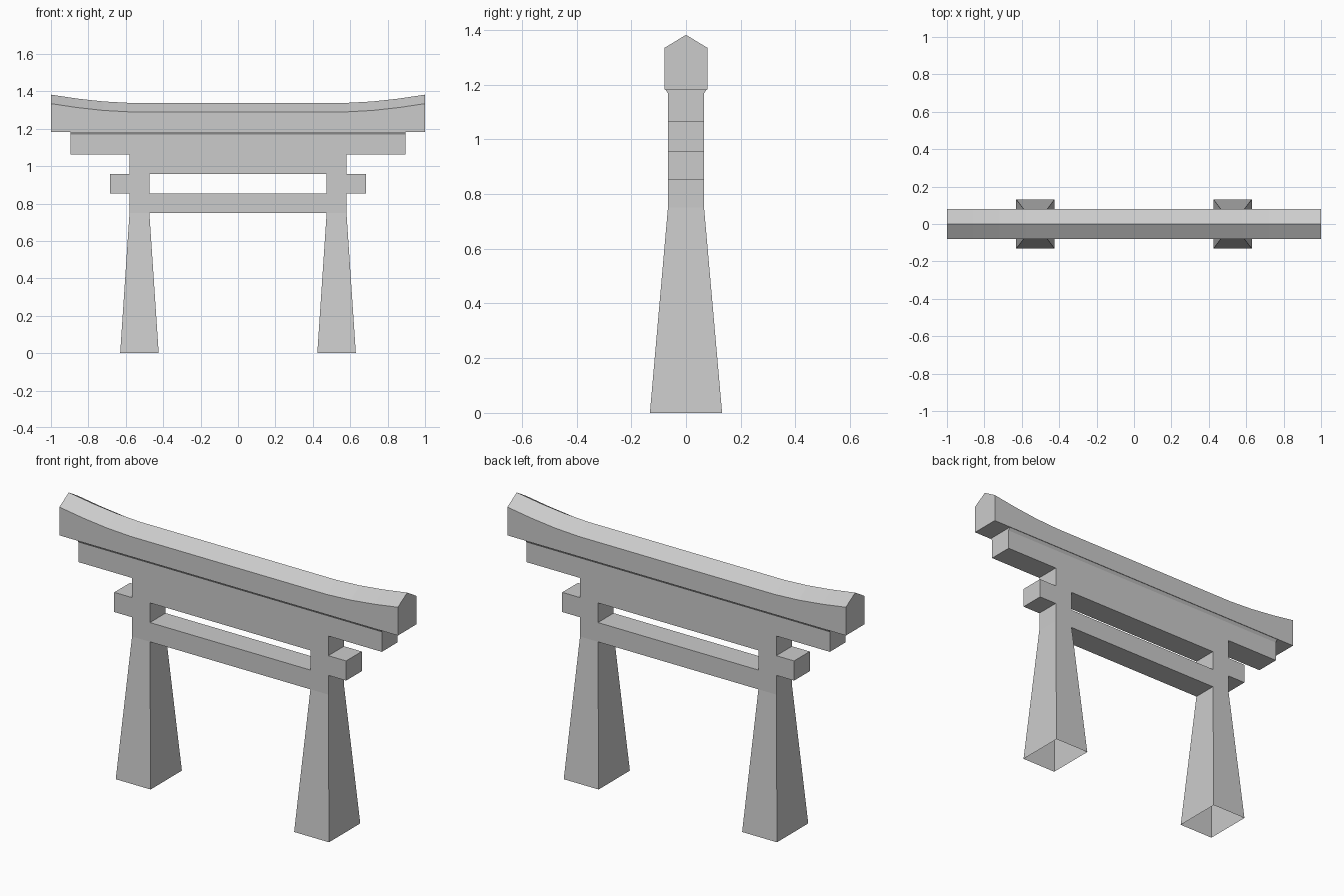
import bpy, bmesh

if "Cube" in bpy.data.objects:
    bpy.data.objects.remove(bpy.data.objects["Cube"])


def finish(name, bm):
    bmesh.ops.remove_doubles(bm, verts=bm.verts, dist=1e-5)
    bmesh.ops.recalc_face_normals(bm, faces=bm.faces)
    me = bpy.data.meshes.new(name)
    bm.to_mesh(me)
    bm.free()
    ob = bpy.data.objects.new(name, me)
    bpy.context.collection.objects.link(ob)
    return ob


def loft(bm, rings, caps):
    """Skin a list of closed cross-sections."""
    rows = [[bm.verts.new(p) for p in r] for r in rings]
    n = len(rows[0])
    for a, b in zip(rows, rows[1:]):
        for i in range(n):
            j = (i + 1) % n
            bm.faces.new((a[i], a[j], b[j], b[i]))
    if caps:
        bm.faces.new(rows[0])
        bm.faces.new(rows[-1])


HALF = 0.066       # half depth of posts and beams
JOIN = 0.75        # height where legs start to flare
TOP = 1.183        # underside of roof

# Beams and upper posts: flush lattice of cells, drawn in x-z and given depth
xs = [-0.896, -0.685, -0.58, -0.474, 0.474, 0.58, 0.685, 0.896]
zs = [JOIN, 0.853, 0.958, 1.063, 1.168, TOP]
rows = ["..###..", ".##.##.", "..###..", "#######", "#######"]
filled = {(i, k) for k, r in enumerate(rows) for i, c in enumerate(r) if c == "#"}
bm = bmesh.new()


def quad(*corners):
    # the topmost lattice line spreads outwards as a small chamfer
    bm.faces.new([bm.verts.new((xs[i], s * (0.076 if k == 5 else HALF), zs[k]))
                  for i, k, s in corners])


for i, k in filled:
    for s in (-1, 1):
        quad((i, k, s), (i + 1, k, s), (i + 1, k + 1, s), (i, k + 1, s))
    sides = {(-1, 0): ((i, k), (i, k + 1)), (1, 0): ((i + 1, k), (i + 1, k + 1)),
             (0, -1): ((i, k), (i + 1, k)), (0, 1): ((i, k + 1), (i + 1, k + 1))}
    for (di, dk), (a, b) in sides.items():
        open_leg = k == 0 and dk == -1 and i in (2, 4)
        if (i + di, k + dk) not in filled and k + dk < 5 and not open_leg:
            quad((*a, -1), (*b, -1), (*b, 1), (*a, 1))
finish("beams_and_posts", bm)

# Flared legs, open underneath
for side, label in ((-1, "left"), (1, "right")):
    bm = bmesh.new()
    rings = []
    for z, hx, hy in ((0, 0.103, 0.132), (JOIN, 0.053, HALF)):
        rings.append([(side * 0.527 + a * hx, b * hy, z)
                      for a, b in ((-1, -1), (1, -1), (1, 1), (-1, 1))])
    loft(bm, rings, False)
    finish(label + "_leg", bm)

# Roof beam with ridge, sweeping up at both ends
bm = bmesh.new()
half = [0.58, 0.72, 0.86, 1.0]
rings = []
for x in [-v for v in reversed(half)] + half:
    rise = 0.044 * ((abs(x) - 0.58) / 0.42) ** 1.6
    rings.append([(x, -0.079, TOP), (x, 0.079, TOP), (x, 0.079, 1.29 + rise),
                  (x, 0, 1.338 + rise), (x, -0.079, 1.29 + rise)])
loft(bm, rings, True)
finish("roof_beam", bm)
